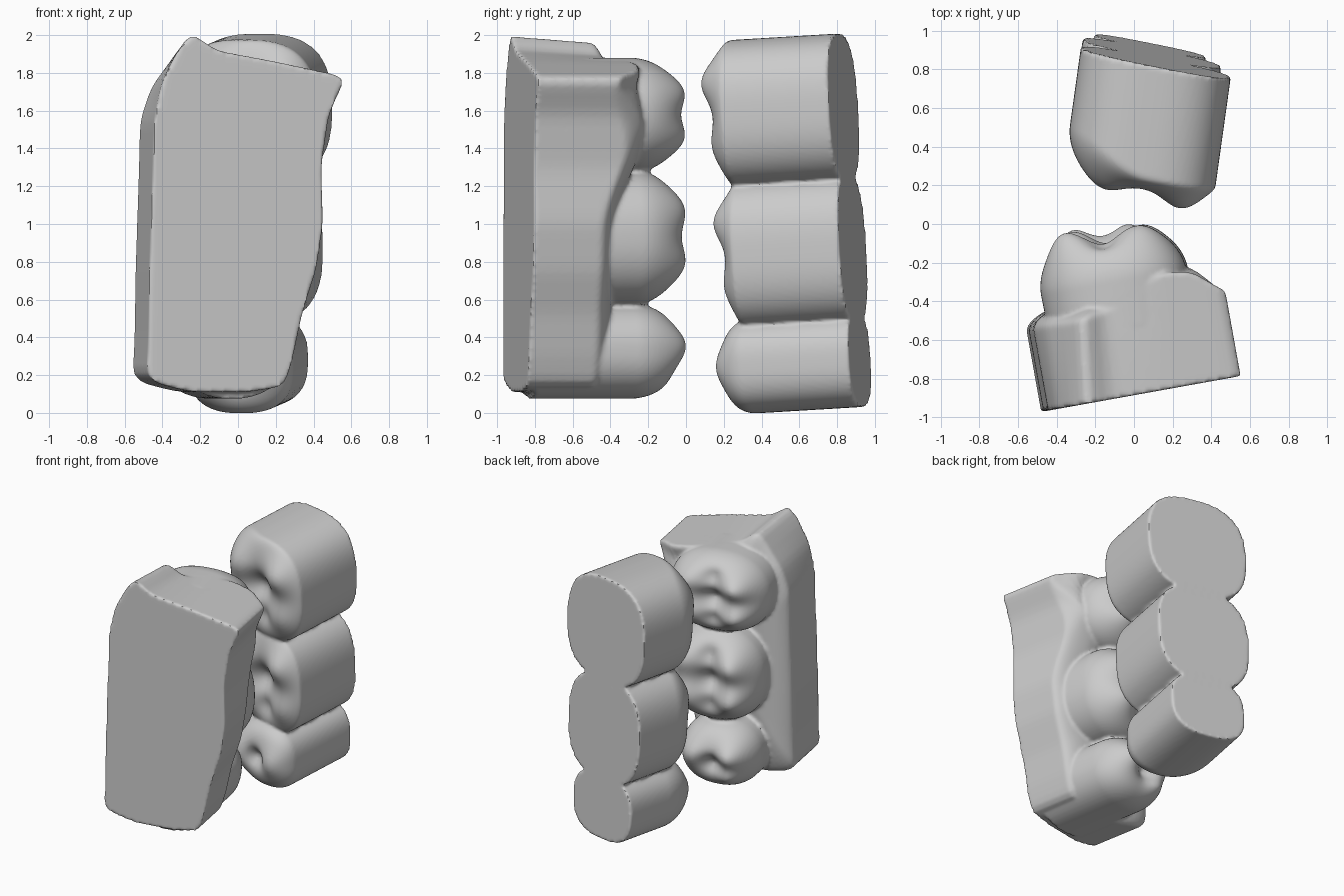
import bpy, bmesh, math
from mathutils import Vector

if "Cube" in bpy.data.objects:
    bpy.data.objects.remove(bpy.data.objects["Cube"])

N = 112  # points around every shell


def smooth(a, b, x):
    t = max(0, min(1, (x - a) / (b - a)))
    return t * t * (3 - 2 * t)


def frame(origin, u, v, w):
    """Map (u, v, depth) of a tilted base plane to world space."""
    o, u, v, w = Vector(origin), Vector(u).normalized(), Vector(v).normalized(), Vector(w).normalized()
    return lambda a, b, c: o + u * a + v * (b - 1) + w * c


def loft(bm, rings):
    """Skin closed rings and cap both ends."""
    loops = [[bm.verts.new(p) for p in ring] for ring in rings]
    for a, b in zip(loops, loops[1:]):
        for i in range(N):
            j = (i + 1) % N
            bm.faces.new((a[i], a[j], b[j], b[i]))
    bm.faces.new(loops[0][::-1])
    bm.faces.new(loops[-1])


def add_tooth(bm, place, box, neck, shoulder, dome, cusps, flare=0.0, power=2.5, drop=0.0):
    """Straight root block with a blunt crown shaped by cusps and pits.
    drop lowers the shoulder on the left side."""
    u0, u1, z0, z1 = box
    cu, cz, ru, rz = (u0 + u1) / 2, (z0 + z1) / 2, (u1 - u0) / 2, (z1 - z0) / 2

    def point(t, r):
        c, s = math.cos(t), math.sin(t)
        k = r * (abs(c) ** power + abs(s) ** power) ** (-1 / power)
        return k * c, k * s

    angles = [2 * math.pi * i / N for i in range(N)]
    rings = []
    for i in range(13):
        f = 1 + flare * math.sin(math.pi * i / 24)
        ring = []
        for t in angles:
            a, b = point(t, 1)
            top = shoulder - drop * smooth(0.1, -1, a)
            ring.append(place(cu + ru * f * a, cz + rz * b, neck + (top - neck) * i / 12))
        rings.append(ring)
    for i in range(1, 31):
        r = math.cos(math.pi / 2 * i / 30.3)
        ring = []
        for t in angles:
            a, b = point(t, r)
            low = drop * smooth(0.1, -1, point(t, 1)[0])
            w = shoulder - low + (dome + low) * (1 - r ** 4) ** 0.55
            for ca, cb, h, s in cusps:
                w += (1 - r ** 8) * h * math.exp(-((a - ca) ** 2 + (b - cb) ** 2) / (s * s))
            ring.append(place(cu + ru * (1 + flare) * a, cz + rz * b, w))
        rings.append(ring)
    loft(bm, rings)


def resample(pts):
    """Even points along a closed outline, lightly rounded."""
    pts = [Vector(p) for p in pts]
    segs = [(a, b, (b - a).length) for a, b in zip(pts, pts[1:] + pts[:1])]
    total, out = sum(s[2] for s in segs), []
    for i in range(N):
        d = total * i / N
        for a, b, l in segs:
            if d <= l:
                out.append(a.lerp(b, d / l))
                break
            d -= l
    return [(out[i - 1] + out[i] * 2 + out[(i + 1) % N]) / 4 for i in range(N)]


def finish(bm, name):
    """Fuse the shells of one part into a single smooth skin."""
    bmesh.ops.recalc_face_normals(bm, faces=bm.faces[:])
    mesh = bpy.data.meshes.new(name)
    bm.to_mesh(mesh)
    bm.free()
    obj = bpy.data.objects.new(name, mesh)
    bpy.context.collection.objects.link(obj)
    bpy.ops.object.select_all(action='DESELECT')
    obj.select_set(True)
    bpy.context.view_layer.objects.active = obj
    rem = obj.modifiers.new("fuse", 'REMESH')
    rem.mode = 'VOXEL'
    rem.voxel_size = 0.013
    sm = obj.modifiers.new("soften", 'SMOOTH')
    sm.factor, sm.iterations = 0.5, 2
    for m in ("fuse", "soften"):
        bpy.ops.object.modifier_apply(modifier=m)
    bpy.ops.object.shade_smooth_by_angle(angle=math.radians(50))


# Front arch: gum slab on a flat, turned base plane
front = frame((0, -0.885, 1), (1, 0.18, 0), (0, 0, 1), (-0.18, 1, 0))
outline = resample([
    (-.49, .2), (-.45, .16), (-.25, .11), (.05, .11), (.25, .14), (.3, .3), (.345, .52),
    (.42, .75), (.46, 1.0), (.45, 1.3), (.49, 1.58), (.58, 1.77), (.53, 1.79), (.2, 1.86),
    (-.12, 1.92), (-.25, 2.015), (-.33, 1.91), (-.41, 1.75), (-.45, 1.55), (-.46, 1.2),
    (-.475, .75), (-.48, .4)])
center = Vector((0, 1))


def rim(p):
    """Height of the slab wall: taller at the upper right."""
    return (0.35 + 0.15 * smooth(-.1, .3, p.x) * smooth(.95, 1.5, p.y)
            - 0.09 * smooth(.38, .56, p.x) * smooth(1.3, 1.6, p.y)
            + 0.10 * smooth(1.7, 1.9, p.y) * smooth(-.35, 0, p.x)
            + 0.07 * smooth(0, -.4, p.x))


def gum(p, w):
    """Slab point; the top end draws in with depth, most at the left corner."""
    dx = 0.12 * w * smooth(1.5, 1.95, p.y) * smooth(.1, -.25, p.x)
    dz = -0.08 * w * smooth(1.65, 1.95, p.y) * smooth(.3, -.25, p.x)
    return front(p.x + dx, p.y + dz, w)


bm = bmesh.new()
rings = [[gum(p, rim(p) * i / 8) for p in outline] for i in range(9)]
for i in range(1, 21):
    r = math.cos(math.pi / 2 * i / 20.3)
    ring = []
    for p in outline:
        q = center + (p - center) * r
        ring.append(gum(q, rim(q) + 0.14 * math.sqrt(1 - r * r)))
    rings.append(ring)
loft(bm, rings)

# Front arch: three lower crowns
lower = [(-.6, .42, .10, .34), (-.6, -.4, .09, .34), (.5, .42, .06, .36),
         (.5, -.4, .06, .36), (-.05, 0, -.08, .26), (-.05, .55, -.04, .2), (-.05, -.5, -.04, .2)]
small = [(-.5, .2, .09, .4), (.5, .1, .07, .45), (0, -.1, -.06, .28), (-.45, -.5, .05, .3)]
for box, neck, cusps in (((-.37, .37, 1.27, 1.88), .35, lower),
                         ((-.33, .38, .57, 1.29), .3, lower),
                         ((-.31, .27, .075, .58), .06, small)):
    add_tooth(bm, front, box, neck, 0.60, 0.215, cusps, 0.03, 2.3)
finish(bm, "lower_teeth_and_gum")

# Back arch: three block-rooted upper teeth on a tilted back plane
back = frame((0, 0.895, 1), (1, -0.2, 0), (0, -0.06, 1), (-0.14, -1, -0.06))
upper = [(.6, .45, .08, .34), (.6, -.42, .04, .34), (-.45, .4, .06, .36),
         (-.45, -.42, .04, .34), (.05, .05, -.08, .28), (.1, -.5, -.04, .2)]
premolar = [(.5, 0, .05, .45), (-.45, 0, .05, .42), (0, 0, -.08, .3)]
bm = bmesh.new()
for box, dome, cusps in (((-.28, .51, 1.22, 2.01), .07, upper),
                         ((-.27, .46, .47, 1.27), .055, upper),
                         ((-.21, .38, .03, .53), .13, premolar)):
    add_tooth(bm, back, box, 0.0, 0.57, dome, cusps, 0.0, 2.7, 0.16)
finish(bm, "upper_teeth")
